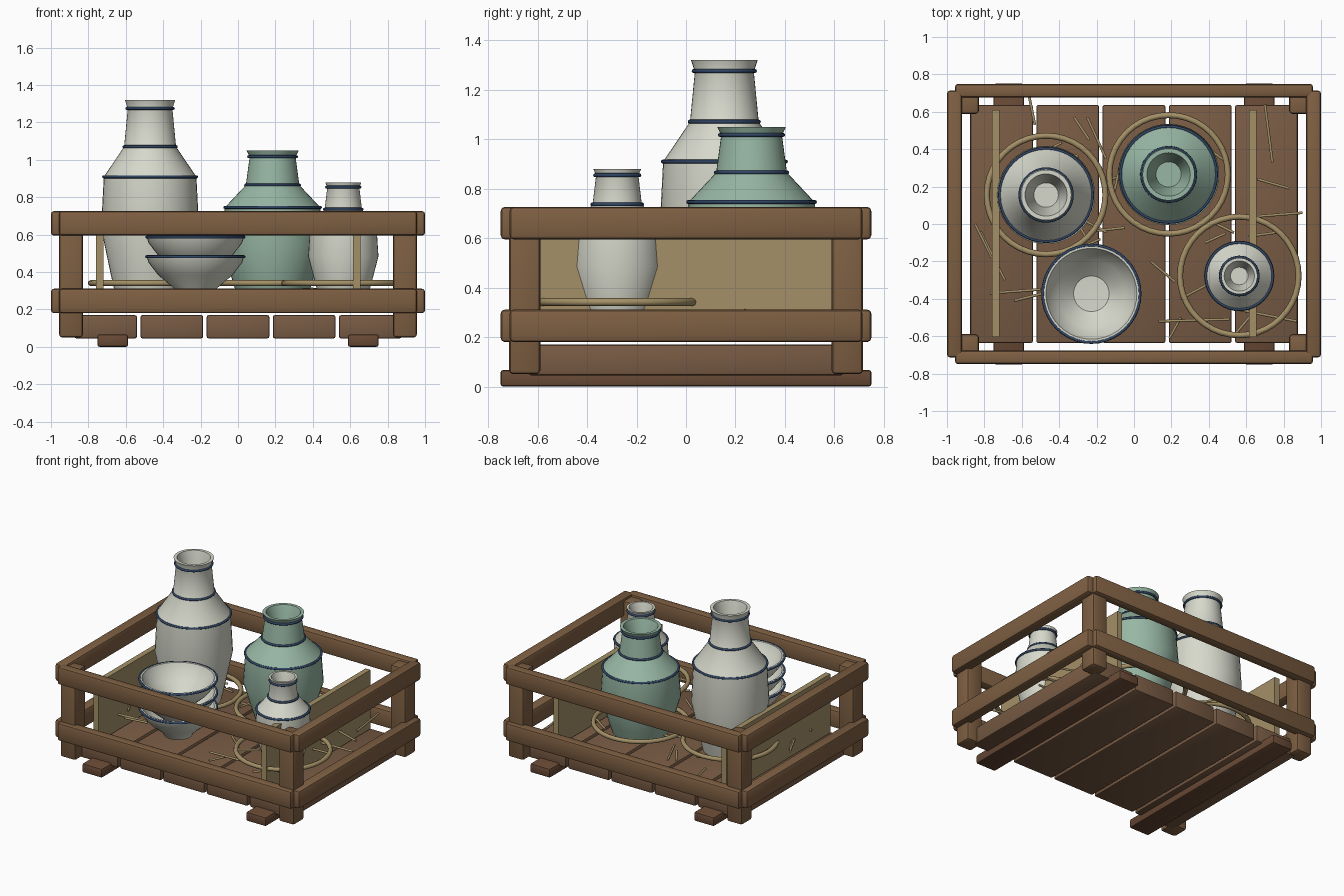
import bpy, bmesh, math, random
from mathutils import Vector, Matrix

if "Cube" in bpy.data.objects:
    bpy.data.objects.remove(bpy.data.objects["Cube"])

random.seed(4)


def mat(name, rgb):
    m = bpy.data.materials.new(name)
    m.diffuse_color = (*rgb, 1)
    m.use_nodes = True
    m.node_tree.nodes["Principled BSDF"].inputs["Base Color"].default_value = m.diffuse_color
    return m


WOOD = mat("wood", (0.21, 0.115, 0.055))
PLANK = mat("plank", (0.19, 0.105, 0.058))
DARK = mat("dark_wood", (0.14, 0.068, 0.036))
STRAW = mat("straw", (0.37, 0.28, 0.135))
WHITE = mat("white_glaze", (0.68, 0.69, 0.60))
GREEN = mat("green_glaze", (0.31, 0.47, 0.37))
NAVY = mat("navy_band", (0.03, 0.06, 0.13))


def finish(name, bm, material, angle=None):
    bmesh.ops.recalc_face_normals(bm, faces=bm.faces)
    me = bpy.data.meshes.new(name)
    bm.to_mesh(me)
    bm.free()
    ob = bpy.data.objects.new(name, me)
    bpy.context.collection.objects.link(ob)
    me.materials.append(material)
    if angle:
        bpy.ops.object.select_all(action='DESELECT')
        ob.select_set(True)
        bpy.context.view_layer.objects.active = ob
        bpy.ops.object.shade_smooth_by_angle(angle=math.radians(angle))
    return ob


def box(name, lo, hi, material, bevel=0.016):
    lo, hi = Vector(lo), Vector(hi)
    bm = bmesh.new()
    bmesh.ops.create_cube(bm, size=1)
    bmesh.ops.scale(bm, vec=hi - lo, verts=bm.verts)
    bmesh.ops.translate(bm, vec=(lo + hi) / 2, verts=bm.verts)
    if bevel:
        bmesh.ops.bevel(bm, geom=bm.edges[:], offset=bevel, segments=2,
                        profile=0.5, affect='EDGES')
    return finish(name, bm, material, 35)


def lathe(name, profile, centre, material, steps=40, closed=False, angle=30):
    bm = bmesh.new()
    vs = [bm.verts.new((r, 0, z)) for r, z in profile]
    pairs = list(zip(vs, vs[1:])) + ([(vs[-1], vs[0])] if closed else [])
    es = [bm.edges.new(p) for p in pairs]
    bmesh.ops.spin(bm, geom=vs + es, cent=(0, 0, 0), axis=(0, 0, 1),
                   angle=2 * math.pi, steps=steps)
    bmesh.ops.remove_doubles(bm, verts=bm.verts, dist=1e-4)
    bmesh.ops.translate(bm, vec=centre, verts=bm.verts)
    return finish(name, bm, material, angle)


def ring(name, R, r, centre, material, sides=8):
    circle = [(R + r * math.cos(2 * math.pi * i / sides),
               r * math.sin(2 * math.pi * i / sides)) for i in range(sides)]
    return lathe(name, circle, centre, material, closed=True, angle=60)


# Crate: skids, floor planks, corner posts, rails
for s in (-1, 1):
    box("skid", (s * 0.67 - 0.082, -0.75, 0), (s * 0.67 + 0.082, 0.75, 0.067), DARK, 0.012)
for i in range(5):
    x = (i - 2) * 0.354
    box("floor_plank", (x - 0.168, -0.637, 0.045), (x + 0.168, 0.637, 0.17), PLANK, 0.012)
for sx in (-1, 1):
    for sy in (-1, 1):
        x, y = sx * 0.893, sy * 0.652
        box("corner_post", (x - 0.063, y - 0.063, 0.05), (x + 0.063, y + 0.063, 0.71), WOOD)
for z in (0.18, 0.595):
    for s in (-1, 1):
        box("long_rail", (-0.957, s * 0.713 - 0.036, z), (0.957, s * 0.713 + 0.036, z + 0.131), WOOD)
        box("side_rail", (s * 0.96 - 0.04, -0.713, z), (s * 0.96 + 0.04, 0.713, z + 0.131), WOOD)

# Divider boards
for x in (-0.738, 0.636):
    box("divider", (x - 0.02, -0.605, 0.18), (x + 0.02, 0.61, 0.615), STRAW, 0)

# Vases share one profile (radius factor, height factor)
BASE = 0.28
OUTER = [(0, 0), (0.71, 0), (0.80, 0.1), (1.0, 0.34), (0.945, 0.605),
         (0.53, 0.76), (0.455, 0.955), (0.515, 1.0)]
INNER = [(0.43, 1.0), (0.38, 0.95), (0.30, 0.84), (0.25, 0.78), (0, 0.78)]
VASES = [("tall_vase", -0.47, 0.155, 0.262, 1.04, WHITE),
         ("green_vase", 0.185, 0.265, 0.27, 0.77, GREEN),
         ("small_vase", 0.563, -0.278, 0.188, 0.60, WHITE)]
for name, x, y, r, h, m in VASES:
    lathe(name, [(a * r, b * h) for a, b in OUTER + INNER], (x, y, BASE), m)
    for a, b in ((0.945, 0.605), (0.53, 0.76), (0.47, 0.957)):
        ring(name + "_band", a * r + 0.001, 0.008, (x, y, BASE + b * h), NAVY)
    # Straw hoop around the foot
    ring(name + "_hoop", 0.317, 0.016, (x, y, 0.341), STRAW)

# Stack of three bowls
BOWL = [(0, 0), (0.095, 0), (0.112, 0.03), (0.2, 0.105), (0.25, 0.17), (0.262, 0.207),
        (0.243, 0.207), (0.228, 0.17), (0.18, 0.11), (0.095, 0.035), (0, 0.03)]
for i in range(3):
    z = BASE + 0.105 * i
    lathe("bowl", BOWL, (-0.228, -0.373, z), WHITE)
    ring("bowl_band", 0.26, 0.008, (-0.228, -0.373, z + 0.202), NAVY)

# Loose straws lying between the pots (x1, y1, x2, y2)
STRAWS = [(-.56, .68, -.53, .53), (-.25, .57, -.15, .35), (.70, .64, .74, .33),
          (.66, .24, .83, .19), (.65, .04, .9, .06), (-.85, 0, -.76, -.18),
          (-.82, -.04, -.69, -.3), (-.77, -.37, -.5, -.35), (-.64, -.41, -.48, -.37),
          (.09, -.2, .22, -.31), (.13, -.52, .51, -.51), (.57, -.46, .87, -.52),
          (-.24, -.04, -.05, -.02), (.19, -.61, .25, -.5), (-.32, .57, -.24, .45),
          (.25, -.4, .4, -.32), (-.29, -.13, -.18, -.08), (.38, -.1, .49, -.05)]
for i in range(12):
    _, cx, cy, *rest = VASES[i % 3]
    t, d, l = random.uniform(0, 6.28), random.uniform(0.24, 0.32), random.uniform(0.05, 0.1)
    px, py, u = cx + d * math.cos(t), cy + d * math.sin(t), random.uniform(0, 3.14)
    dx, dy = l * math.cos(u), l * math.sin(u)
    if abs(px) < 0.8 and abs(py) < 0.55:
        STRAWS.append((px - dx, py - dy, px + dx, py + dy))
for x1, y1, x2, y2 in STRAWS:
    z = random.uniform(0.285, 0.305)
    a, b = Vector((x1, y1, z)), Vector((x2, y2, z + random.uniform(-0.01, 0.01)))
    bm = bmesh.new()
    rot = (b - a).to_track_quat('Z', 'Y').to_matrix().to_4x4()
    bmesh.ops.create_cone(bm, cap_ends=True, segments=6, radius1=0.008, radius2=0.008,
                          depth=(b - a).length, matrix=Matrix.Translation((a + b) / 2) @ rot)
    finish("straw", bm, STRAW, 65)
